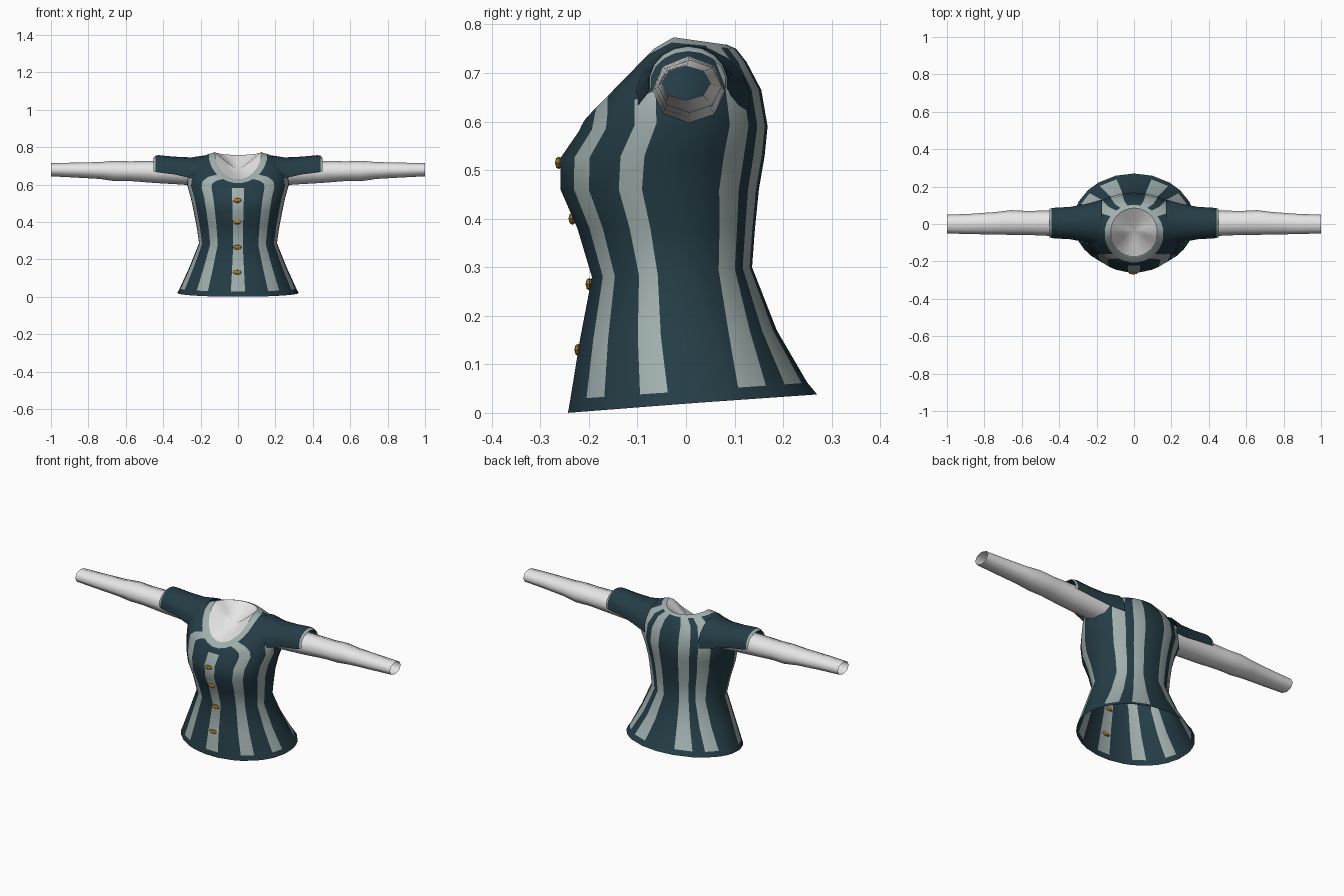
import bpy, bmesh, math
from mathutils import Matrix

if "Cube" in bpy.data.objects:
    bpy.data.objects.remove(bpy.data.objects["Cube"])


def material(name, rgb):
    m = bpy.data.materials.new(name)
    m.diffuse_color = (*rgb, 1)
    m.use_nodes = True
    m.node_tree.nodes["Principled BSDF"].inputs["Base Color"].default_value = m.diffuse_color
    return m


TEAL = material("dark teal cloth", (0.018, 0.046, 0.060))
STRIPE = material("pale grey green stripe", (0.35, 0.43, 0.42))
WHITE = material("white linen", (0.80, 0.79, 0.79))
GOLD = material("brass", (0.40, 0.20, 0.02))


def loft(name, rings, mats, closed=True, rule=None):
    """Skin a list of point rings; rule(row, column) gives the material slot."""
    bm = bmesh.new()
    rows = [[bm.verts.new(p) for p in ring] for ring in rings]
    n = len(rows[0])
    for r in range(len(rows) - 1):
        for c in range(n if closed else n - 1):
            d = (c + 1) % n
            f = bm.faces.new((rows[r][c], rows[r][d], rows[r + 1][d], rows[r + 1][c]))
            f.smooth = True
            f.material_index = rule(r, c) if rule else 0
    return finish(name, bm, mats)


def finish(name, bm, mats, recalc=True):
    if recalc:
        bmesh.ops.recalc_face_normals(bm, faces=bm.faces)
    me = bpy.data.meshes.new(name)
    bm.to_mesh(me)
    bm.free()
    for m in mats:
        me.materials.append(m)
    ob = bpy.data.objects.new(name, me)
    bpy.context.collection.objects.link(ob)
    return ob


# Bodice rings: half width, front y, back y, front z, side z, back z, hem flare
ROWS = [
    (.325, -.245, .270, .000, .020, .038, 1),
    (.312, -.240, .250, .028, .045, .062, 1),
    (.260, -.220, .187, .150, .160, .170, .5),
    (.210, -.195, .136, .280, .285, .300, .1),
    (.224, -.225, .142, .380, .380, .380, 0),
    (.240, -.260, .150, .460, .460, .460, 0),
    (.255, -.260, .162, .525, .530, .530, 0),
    (.275, -.222, .168, .580, .600, .590, 0),
    (.268, -.216, .155, .592, .680, .665, 0),
    (.225, -.211, .125, .600, .742, .722, 0),
    (.158, -.206, .103, .607, .765, .750, 0),
    (.125, -.172, .085, .628, .776, .758, 0),
]
HALF = [7, 22, 31, 45, 55, 66, 80, 98, 112, 127, 143, 153, 167]
ANGLES = HALF + [180] + [360 - a for a in reversed(HALF)]
# Stripe columns (left edge angle) and the row each one stops at
STRIPES = {353: 7, 31: 11, 66: 8, 127: 11, 153: 11}


def bodice_ring(hw, yf, yb, zf, zs, zb, flare):
    pts = []
    for a in ANGLES:
        m = min(a, 360 - a)
        w = m - 15 * flare * max(0, 1 - abs(m - 135) / 45)
        t = math.radians(w if a <= 180 else 360 - w)
        c = math.cos(t)
        z = zs + (zf - zs) * max(c, 0) + (zb - zs) * max(-c, 0)
        pts.append((hw * math.sin(t), (yf + yb) / 2 - (yb - yf) / 2 * c, z))
    return pts


def bodice_colour(row, col):
    if row == len(ROWS) - 2:          # neckline border
        return 1
    a, b = ANGLES[col], ANGLES[(col + 1) % len(ANGLES)]
    start = a if a < 180 or a == 353 else 360 - b
    return int(row >= 1 and row < STRIPES.get(start, 0))


rings = [bodice_ring(*r) for r in ROWS]
loft("bodice", rings, [TEAL, STRIPE], rule=bodice_colour)

# Linen front filling the neckline, dipping slightly to the middle
bm = bmesh.new()
edge = [bm.verts.new(p) for p in rings[-1]]
inner = [bm.verts.new((p[0] * .5, -.04 + (p[1] + .04) * .5, .685 + (p[2] - .70) * .5))
         for p in rings[-1]]
middle = bm.verts.new((0, -.035, .675))
for i in range(len(edge)):
    j = (i + 1) % len(edge)
    bm.faces.new((edge[i], edge[j], inner[j], inner[i]))
    bm.faces.new((inner[i], inner[j], middle))
for f in bm.faces:
    f.smooth = True
    f.normal_update()
    if f.normal.z < 0:
        f.normal_flip()
finish("linen_neck", bm, [WHITE], recalc=False)

# Arm sleeve sections: x, y centre, y radius, bottom z, top z
SLEEVE = [(.20, .005, .075, .590, .735), (.30, .005, .073, .600, .732),
          (.44, .004, .068, .608, .727), (.58, .006, .064, .619, .724),
          (.66, .008, .066, .618, .727), (.74, .004, .060, .630, .720),
          (.88, .000, .054, .638, .717), (1.0, .000, .050, .644, .714)]
# Shoulder cap sections: x, y radius, lower edge z, top z
CAP = [(.17, .128, .640, .757), (.25, .105, .650, .745), (.34, .088, .668, .749),
       (.425, .083, .678, .757), (.440, .081, .680, .754), (.452, .077, .682, .744)]

for side, label in ((1, "left"), (-1, "right")):
    tube = []
    for x, yc, ry, zb, zt in SLEEVE:
        tube.append([(side * x, yc + ry * math.cos(k * math.pi / 4),
                      (zb + zt) / 2 + (zt - zb) / 2 * math.sin(k * math.pi / 4))
                     for k in range(8)])
    loft(label + "_linen_sleeve", tube, [WHITE])

    cap = []
    for x, ry, zb, zt in CAP:
        arc = [math.radians(-10 + 200 * k / 10) for k in range(11)]
        cap.append([(side * x, .005 + ry * math.cos(t),
                     zb + (zt - zb) * math.sin(t)) for t in arc])
    ob = loft(label + "_shoulder_cap", cap, [TEAL, STRIPE], closed=False,
              rule=lambda r, c: int(r == len(CAP) - 2))
    # open shell: make the normals face up
    if sum(p.normal.z for p in ob.data.polygons) < 0:
        ob.data.flip_normals()

# Brass buttons down the front
for i, (y, z) in enumerate(((-.222, .13), (-.199, .265), (-.234, .40), (-.262, .515))):
    bm = bmesh.new()
    bmesh.ops.create_uvsphere(bm, u_segments=8, v_segments=4, radius=1,
                              matrix=Matrix.Translation((-.004, y, z))
                              @ Matrix.Diagonal((.024, .008, .013, 1)))
    finish("button_%d" % (i + 1), bm, [GOLD])
